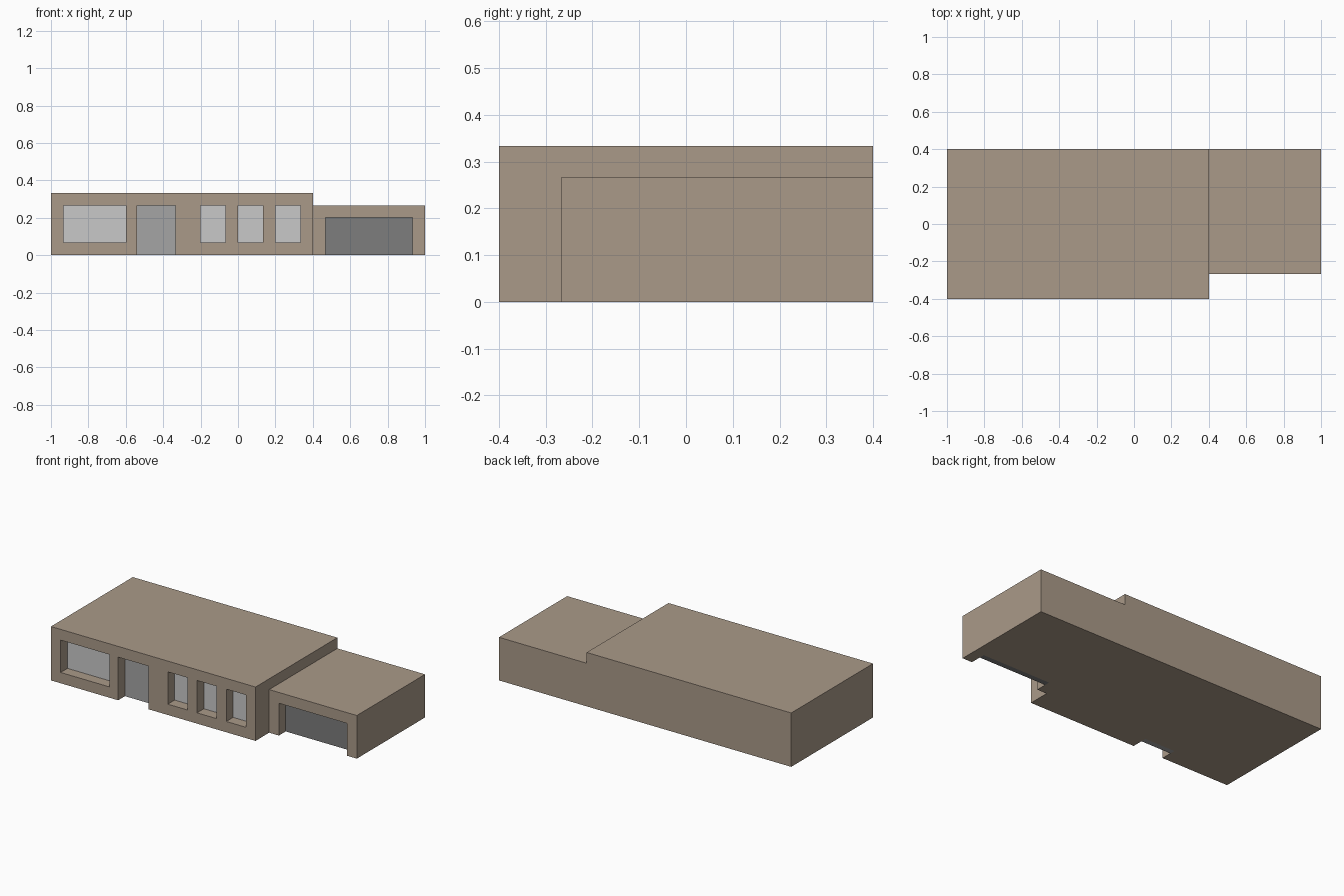
import bpy
import bmesh
from mathutils import Vector

if "Cube" in bpy.data.objects:
    bpy.data.objects.remove(bpy.data.objects["Cube"])

U = 1 / 15          # module the house is laid out on
RECESS = U          # depth of openings in front of the panels
THICK = U / 2       # panel thickness


def material(name, hex_code):
    def lin(c):
        return c / 12.92 if c <= 0.04045 else ((c + 0.055) / 1.055) ** 2.4
    rgb = [lin(int(hex_code[i:i + 2], 16) / 255) for i in (0, 2, 4)]
    mat = bpy.data.materials.new(name)
    mat.diffuse_color = (*rgb, 1)
    mat.use_nodes = True
    mat.node_tree.nodes["Principled BSDF"].inputs["Base Color"].default_value = mat.diffuse_color
    return mat


def box(name, lo, hi, mat):
    lo, hi = Vector(lo), Vector(hi)
    bm = bmesh.new()
    bmesh.ops.create_cube(bm, size=1)
    for v in bm.verts:
        v.co = (lo + hi) / 2 + v.co * (hi - lo)
    mesh = bpy.data.meshes.new(name)
    bm.to_mesh(mesh)
    bm.free()
    mesh.materials.append(mat)
    obj = bpy.data.objects.new(name, mesh)
    bpy.context.collection.objects.link(obj)
    return obj


def combine(target, tool, operation):
    """Apply a boolean and remove the helper."""
    mod = target.modifiers.new(operation, 'BOOLEAN')
    mod.operation = operation
    mod.solver = 'EXACT'
    mod.object = tool
    bpy.context.view_layer.objects.active = target
    bpy.ops.object.modifier_apply(modifier=mod.name)
    bpy.data.objects.remove(tool, do_unlink=True)


wall = material("wall_tan", "AA9A89")
glass = material("window_light_grey", "C9C9C9")
door = material("door_grey", "A5A5A5")
shutter = material("garage_door_dark_grey", "7D7D7D")

# House body: main block joined with the lower, set-back garage
FRONT, GARAGE_FRONT, BACK = -6 * U, -4 * U, 6 * U
body = box("house_body", (-1, FRONT, 0), (6 * U, BACK, 5 * U), wall)
garage = box("garage_block", (5 * U, GARAGE_FRONT, 0), (1, BACK, 4 * U), wall)
combine(body, garage, 'UNION')

# Openings: name, x range, z range, wall plane, colour
openings = [
    ("wide_window", -14 * U, -9 * U, U, 4 * U, FRONT, glass),
    ("front_door", -0.54, -5 * U, 0, 4 * U, FRONT, door),
    ("garage_door", 7 * U, 14 * U, 0, 3 * U, GARAGE_FRONT, shutter),
]
for i in range(3):
    x = (-3 + 3 * i) * U
    openings.append((f"small_window_{i + 1}", x, x + 2 * U, U, 4 * U, FRONT, glass))

# Cut each recess, then fill its back with a panel
for name, x0, x1, z0, z1, y, mat in openings:
    cut_z = z0 if z0 > 0 else -0.1
    back = y + RECESS + THICK
    combine(body, box("cutter", (x0, y - 0.1, cut_z), (x1, back, z1), wall), 'DIFFERENCE')
    box(name, (x0, y + RECESS, z0), (x1, back, z1), mat)
